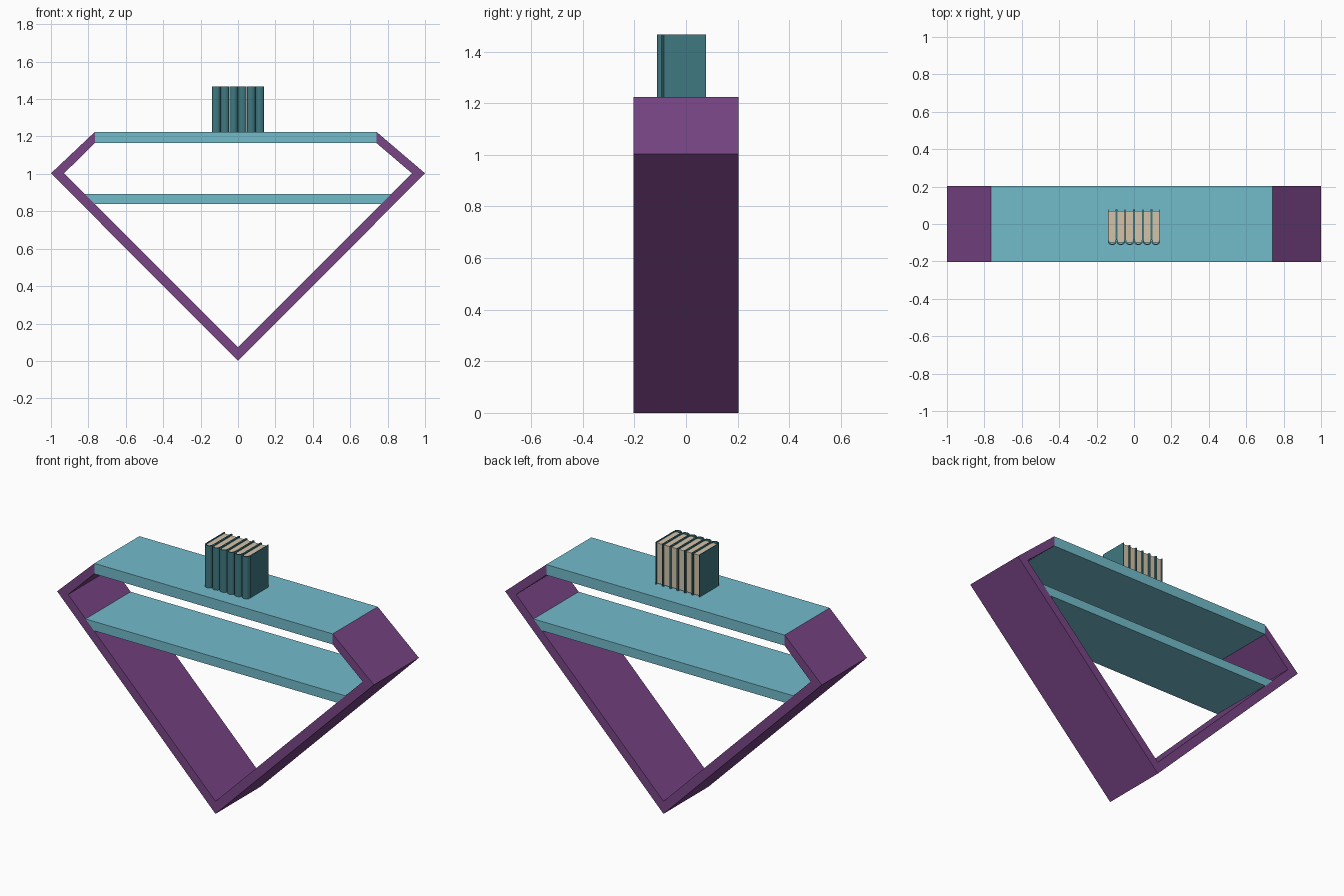
import bpy, bmesh, math

if "Cube" in bpy.data.objects:
    bpy.data.objects.remove(bpy.data.objects["Cube"])


def material(name, rgb):
    m = bpy.data.materials.new(name)
    m.diffuse_color = (*rgb, 1)
    m.use_nodes = True
    m.node_tree.nodes["Principled BSDF"].inputs["Base Color"].default_value = m.diffuse_color
    return m


PURPLE = material("purple_board", (0.19, 0.06, 0.24))
BLUE = material("blue_board", (0.17, 0.50, 0.60))
COVER = material("book_cover", (0.05, 0.19, 0.22))
PAPER = material("paper", (0.65, 0.55, 0.40))


def prism(name, outline, lo, hi, mat, axis="y"):
    """Extrude a closed 2D outline from lo to hi along y (xz outline) or z (xy outline)."""
    def place(p, d):
        return (p[0], d, p[1]) if axis == "y" else (p[0], p[1], d)
    bm = bmesh.new()
    face = bm.faces.new([bm.verts.new(place(p, lo)) for p in outline])
    ext = bmesh.ops.extrude_face_region(bm, geom=[face])
    move = (0, hi - lo, 0) if axis == "y" else (0, 0, hi - lo)
    bmesh.ops.translate(bm, vec=move,
                        verts=[v for v in ext["geom"] if isinstance(v, bmesh.types.BMVert)])
    bmesh.ops.recalc_face_normals(bm, faces=bm.faces)
    mesh = bpy.data.meshes.new(name)
    bm.to_mesh(mesh)
    bm.free()
    mesh.materials.append(mat)
    ob = bpy.data.objects.new(name, mesh)
    bpy.context.collection.objects.link(ob)
    return ob


D = 0.203          # half depth of the shelf
TOP, UNDER = 1.225, 1.165

# Diamond frame: mitred lower V boards and short upper boards
for side, s, x_top in (("left", -1, 0.765), ("right", 1, 0.74)):
    prism(f"lower_{side}_board",
          [(0, 0), (s, 1.003), (s * 0.93, 1.003), (0, 0.072)], -D, D, PURPLE)
    prism(f"upper_{side}_board",
          [(s, 1.003), (s * x_top, TOP), (s * x_top, UNDER), (s * 0.93, 1.003)], -D, D, PURPLE)

# Top board and inner shelf with angled ends
prism("top_board", [(-0.765, UNDER), (0.74, UNDER), (0.74, TOP), (-0.765, TOP)], -D, D, BLUE)
prism("inner_shelf", [(-0.77, 0.84), (0.77, 0.84), (0.822, 0.893), (-0.822, 0.893)], -D, D, BLUE)

# Books: U-shaped cover with rounded spine and hinge grooves, page block inside
COUNT, PITCH = 6, 0.0467
BACK, HINGE, SPINE = 0.077, -0.092, -0.113
HALF, BOARD = 0.0225, 0.004


def spine_arc(r, y0, depth, n=8):
    return [(r * math.cos(a), y0 - depth * math.sin(a))
            for a in (math.pi * i / n for i in range(n + 1))]


outer = ([(HALF, BACK), (HALF, HINGE + 0.006), (HALF - 0.003, HINGE + 0.002)]
         + spine_arc(HALF, HINGE - 0.003, HINGE - 0.003 - SPINE)
         + [(-HALF + 0.003, HINGE + 0.002), (-HALF, HINGE + 0.006), (-HALF, BACK)])
ri = HALF - BOARD - 0.003
inner = ([(-HALF + BOARD, BACK), (-HALF + BOARD, HINGE + 0.008)]
         + spine_arc(ri, HINGE, 0.015)[::-1]
         + [(HALF - BOARD, HINGE + 0.008), (HALF - BOARD, BACK)])
pages = [(-HALF + BOARD, BACK - 0.007), (-HALF + BOARD, HINGE + 0.008), (-ri, HINGE - 0.006),
         (ri, HINGE - 0.006), (HALF - BOARD, HINGE + 0.008), (HALF - BOARD, BACK - 0.007)]

for i in range(COUNT):
    x = (i - (COUNT - 1) / 2) * PITCH
    cover = prism(f"book_cover_{i + 1}", outer + inner, TOP, 1.466, COVER, "z")
    block = prism(f"book_pages_{i + 1}", pages, TOP + 0.005, 1.46, PAPER, "z")
    cover.location.x = block.location.x = x
